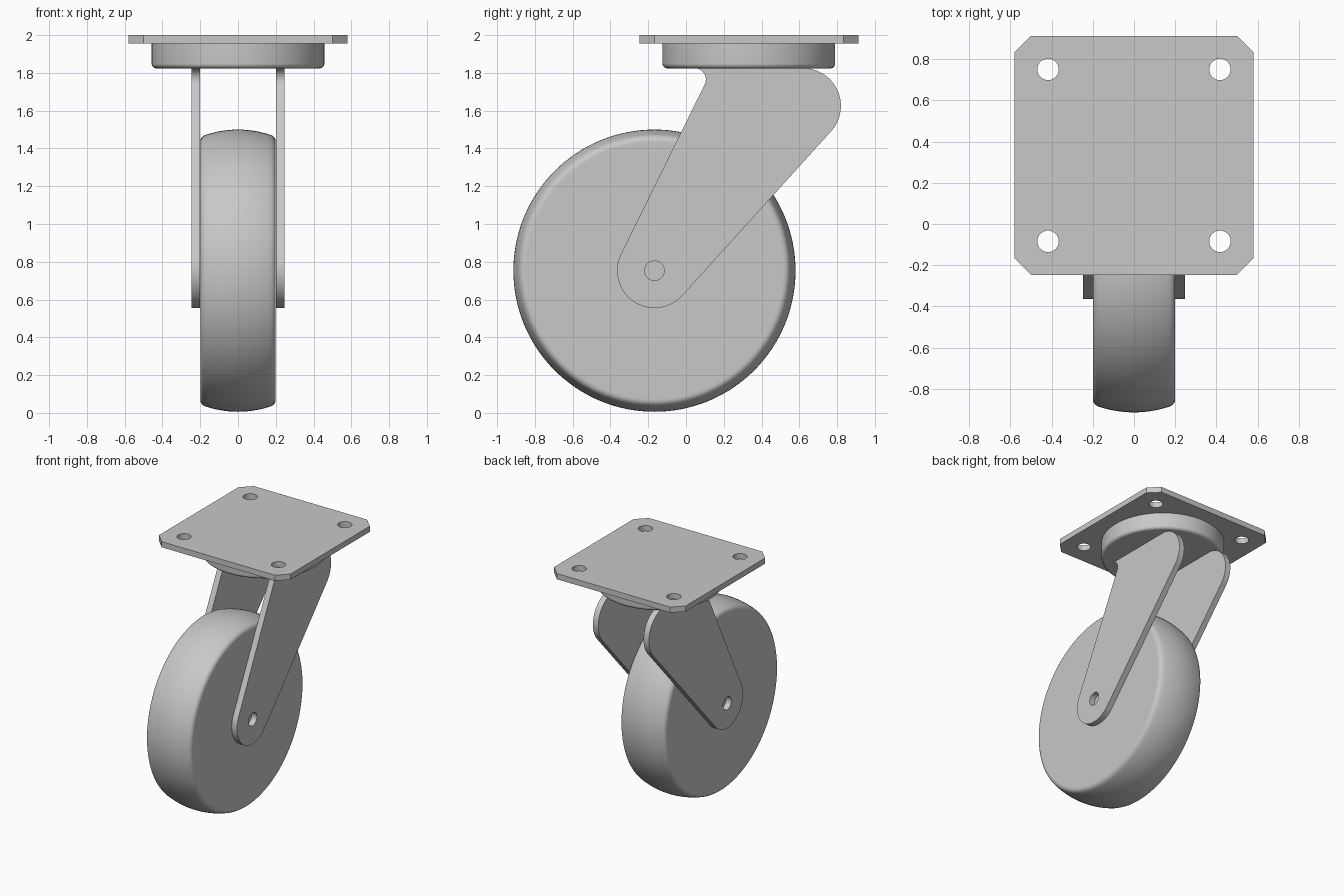
import bpy, bmesh, math
from mathutils import Matrix, Vector

cube = bpy.data.objects.get("Cube")
if cube:
    bpy.data.objects.remove(cube, do_unlink=True)

GREY = (0.58, 0.58, 0.58, 1)
steel = bpy.data.materials.new("light grey")
steel.use_nodes = True
steel.diffuse_color = GREY
steel.node_tree.nodes["Principled BSDF"].inputs["Base Color"].default_value = GREY

AXLE_Y, AXLE_Z = -0.167, 0.753
SWIVEL_Y = 0.333


def finish(name, bm):
    bmesh.ops.recalc_face_normals(bm, faces=bm.faces)
    mesh = bpy.data.meshes.new(name)
    bm.to_mesh(mesh)
    bm.free()
    mesh.materials.append(steel)
    obj = bpy.data.objects.new(name, mesh)
    bpy.context.collection.objects.link(obj)
    bpy.ops.object.select_all(action='DESELECT')
    obj.select_set(True)
    bpy.context.view_layer.objects.active = obj
    bpy.ops.object.shade_smooth_by_angle(angle=math.radians(30))
    return obj


def arc(cx, cy, r, start, end, steps=16):
    """Points on an arc, angles in degrees."""
    angles = [math.radians(start + (end - start) * i / steps) for i in range(steps + 1)]
    return [(cx + r * math.cos(a), cy + r * math.sin(a)) for a in angles]


def slab(name, outline, holes, thickness, placement):
    """Extrude a flat outline with round holes; placement maps it into the scene."""
    bm = bmesh.new()
    edges = []
    for loop in [outline] + holes:
        verts = [bm.verts.new((u, v, 0)) for u, v in loop]
        edges += [bm.edges.new((verts[i - 1], verts[i])) for i in range(len(verts))]
    bmesh.ops.triangle_fill(bm, edges=edges, use_beauty=True, normal=(0, 0, 1))
    result = bmesh.ops.extrude_face_region(bm, geom=bm.faces[:], use_keep_orig=True)
    top = [v for v in result["geom"] if isinstance(v, bmesh.types.BMVert)]
    bmesh.ops.translate(bm, verts=top, vec=(0, 0, thickness))
    bm.transform(placement)
    return finish(name, bm)


def lathe(name, profile, placement, steps=128):
    """Spin a (radius, height) profile around z and close both ends."""
    bm = bmesh.new()
    rings = [[bm.verts.new((x, y, h)) for x, y in arc(0, 0, r, 0, 360, steps)[:-1]]
             for r, h in profile]
    for low, high in zip(rings, rings[1:]):
        for i in range(steps):
            bm.faces.new((low[i - 1], low[i], high[i], high[i - 1]))
    bm.faces.new(rings[0])
    bm.faces.new(rings[-1])
    bm.transform(placement)
    return finish(name, bm)


# Mounting plate with clipped corners and four bolt holes
W, CLIP, BOLT = 0.58, 0.08, 0.417
quarter = [(W, W - CLIP), (W - CLIP, W)]
outline = [(x * c - y * s, x * s + y * c)
           for c, s in ((1, 0), (0, 1), (-1, 0), (0, -1)) for x, y in quarter]
bolts = [arc(sx * BOLT, sy * BOLT, 0.052, 0, 360, 32)[:-1]
         for sx in (-1, 1) for sy in (-1, 1)]
slab("mounting_plate", outline, bolts, 0.045, Matrix.Translation((0, SWIVEL_Y, 1.955)))

# Swivel housing with a rounded lower rim
rim = arc(0.432, 0.025, 0.025, 270, 360, 8)
lathe("swivel_housing", [(0.42, 0)] + rim + [(0.457, 0.131)],
      Matrix.Translation((0, SWIVEL_Y, 1.824)))

# Wheel: crowned tread with rounded shoulders
crown = [(0.747 - 0.95 * h * h, h) for h in [0.175 * i / 10 for i in range(11)]]
shoulder = [(0.711, 0.187), (0.704, 0.193), (0.695, 0.198), (0.685, 0.1995), (0.675, 0.1995)]
half = crown + shoulder
profile = [(r, -h) for r, h in reversed(half[1:])] + half
lathe("wheel", profile,
      Matrix.Translation((0, AXLE_Y, AXLE_Z)) @ Matrix.Rotation(math.pi / 2, 4, 'Y'))

# Fork legs: rounded axle end, rounded rear shoulder, concave front fillet
lean = math.degrees(math.atan2(1.625 - AXLE_Z, 0.62 - AXLE_Y))
leg = (arc(AXLE_Y, AXLE_Z, 0.198, 153.7, 270 + lean, 32)
       + arc(0.62, 1.625, 0.2, lean - 90, 90, 32)
       + arc(0.045, 1.765, 0.06, 90, -26.3, 14))
axle_hole = arc(AXLE_Y, AXLE_Z, 0.052, 0, 360, 32)[:-1]
upright = Matrix(((0, 0, 1, 0), (1, 0, 0, 0), (0, 1, 0, 0), (0, 0, 0, 1)))
for name, x in (("left_fork_leg", 0.2), ("right_fork_leg", -0.247)):
    slab(name, leg, [axle_hole], 0.047, Matrix.Translation((x, 0, 0)) @ upright)
